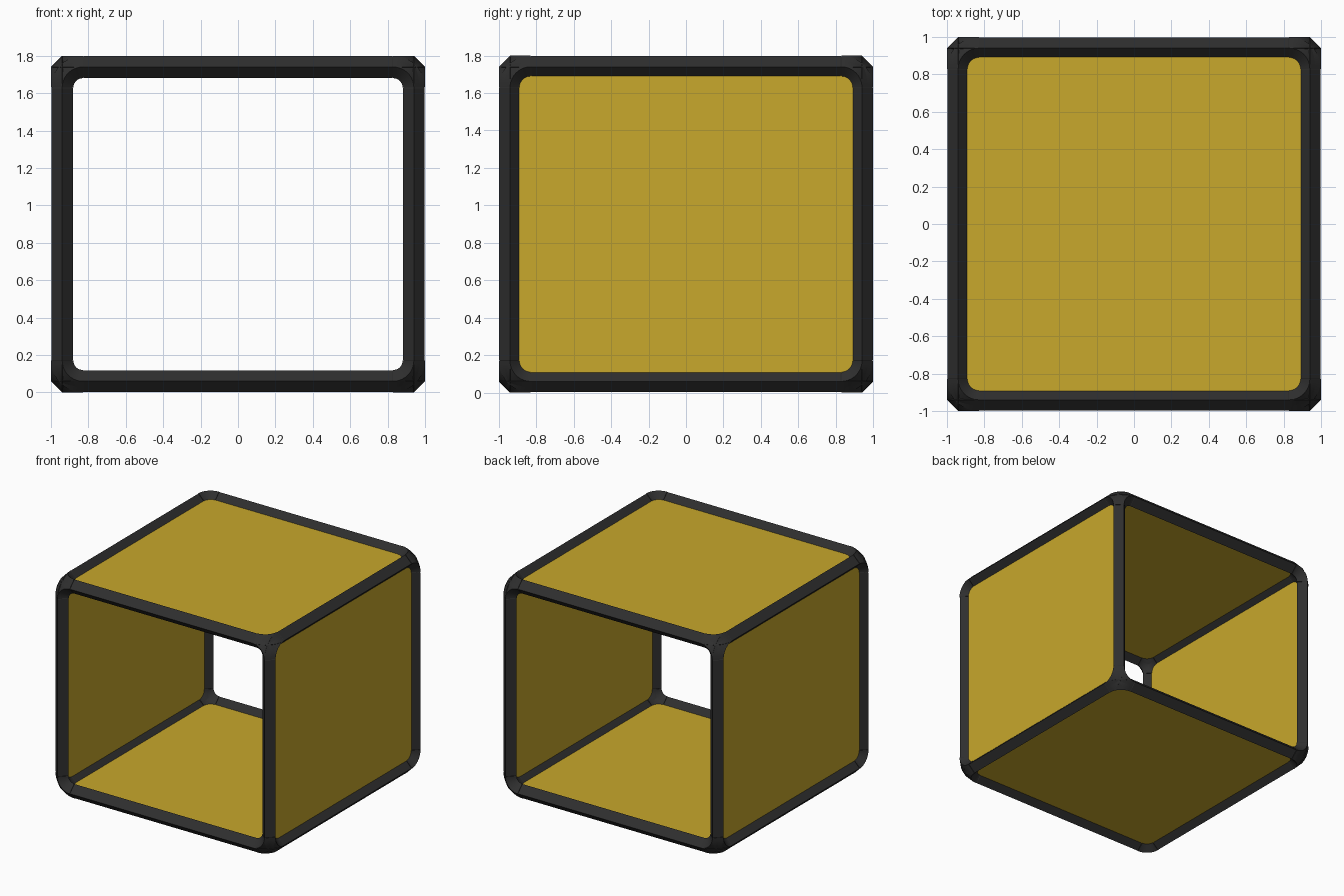
import bpy, bmesh
from math import sin, cos, pi, radians
from mathutils import Vector
from itertools import product

if "Cube" in bpy.data.objects:
    bpy.data.objects.remove(bpy.data.objects["Cube"], do_unlink=True)

MID = Vector((0, 0, 0.9))              # middle of the box
LINE = Vector((0.94, 0.94, 0.84))      # distance from the middle to the bar centre lines
BEND = 0.11                            # bend radius of the corner joints
BAR, JOINT = 0.058, 0.06               # half widths of the diamond sections
AXES = [Vector((1, 0, 0)), Vector((0, 1, 0)), Vector((0, 0, 1))]
SIDES = [{1: "left", -1: "right"}, {1: "back", -1: "front"}, {1: "top", -1: "bottom"}]


def material(name, colour):
    mat = bpy.data.materials.new(name)
    mat.use_nodes = True
    mat.diffuse_color = colour
    mat.node_tree.nodes["Principled BSDF"].inputs["Base Color"].default_value = colour
    return mat


black = material("charcoal black", (0.028, 0.028, 0.028, 1))
gold = material("mustard gold", (0.578, 0.392, 0.025, 1))


def sweep(bm, rings):
    """Skin diamond sections, each given as (centre, first axis, second axis, half width)."""
    loops = [[bm.verts.new(p + d * r) for d in (u, v, -u, -v)] for p, u, v, r in rings]
    for a, b in zip(loops, loops[1:]):
        for i in range(4):
            j = (i + 1) % 4
            bm.faces.new((a[i], a[j], b[j], b[i]))
    bm.faces.new(loops[0])
    bm.faces.new(loops[-1])


def finish(bm, name, mat):
    bmesh.ops.recalc_face_normals(bm, faces=bm.faces)
    mesh = bpy.data.meshes.new(name)
    bm.to_mesh(mesh)
    bm.free()
    mesh.materials.append(mat)
    obj = bpy.data.objects.new(name, mesh)
    bpy.context.collection.objects.link(obj)
    return obj


# Twelve straight bars with slightly tapered ends that leave a fine seam
for k in range(3):
    a, b = (k + 1) % 3, (k + 2) % 3
    half = LINE[k] - BEND + 0.002
    for sa, sb in product((1, -1), repeat=2):
        centre = MID + AXES[a] * sa * LINE[a] + AXES[b] * sb * LINE[b]
        stations = [(-half, 0.92), (0.006 - half, 1), (half - 0.006, 1), (half, 0.92)]
        bm = bmesh.new()
        sweep(bm, [(centre + AXES[k] * t, AXES[a], AXES[b], BAR * s) for t, s in stations])
        finish(bm, f"bar_{'xyz'[k]}_{SIDES[a][sa]}_{SIDES[b][sb]}", black)

# Eight corner joints, each three quarter bends merging into a rounded corner
bpy.ops.object.select_all(action='DESELECT')
for signs in product((1, -1), repeat=3):
    bm = bmesh.new()
    corner = MID + Vector([s * l for s, l in zip(signs, LINE)])
    for k in range(3):
        a, b = (k + 1) % 3, (k + 2) % 3
        da, db = AXES[a] * signs[a], AXES[b] * signs[b]
        pivot = corner - (da + db) * BEND
        rings = []
        for i in range(11):
            t = pi / 2 * i / 10
            out = da * cos(t) + db * sin(t)
            rings.append((pivot + out * BEND, out, AXES[k], JOINT))
        sweep(bm, rings)
    obj = finish(bm, "corner_" + "_".join(SIDES[i][signs[i]] for i in range(3)), black)
    obj.select_set(True)
    bpy.context.view_layer.objects.active = obj
bpy.ops.object.shade_smooth_by_angle(angle=radians(35))

# Four thin panels: left, right, top and bottom; front and back stay open
for k, s in product((0, 2), (1, -1)):
    size = (LINE - Vector((0.03, 0.03, 0.03))) * 2
    size[k] = 0.02
    bm = bmesh.new()
    bmesh.ops.create_cube(bm, size=1)
    bmesh.ops.scale(bm, vec=size, verts=bm.verts)
    bmesh.ops.translate(bm, vec=MID + AXES[k] * s * LINE[k], verts=bm.verts)
    finish(bm, f"panel_{SIDES[k][s]}", gold)
